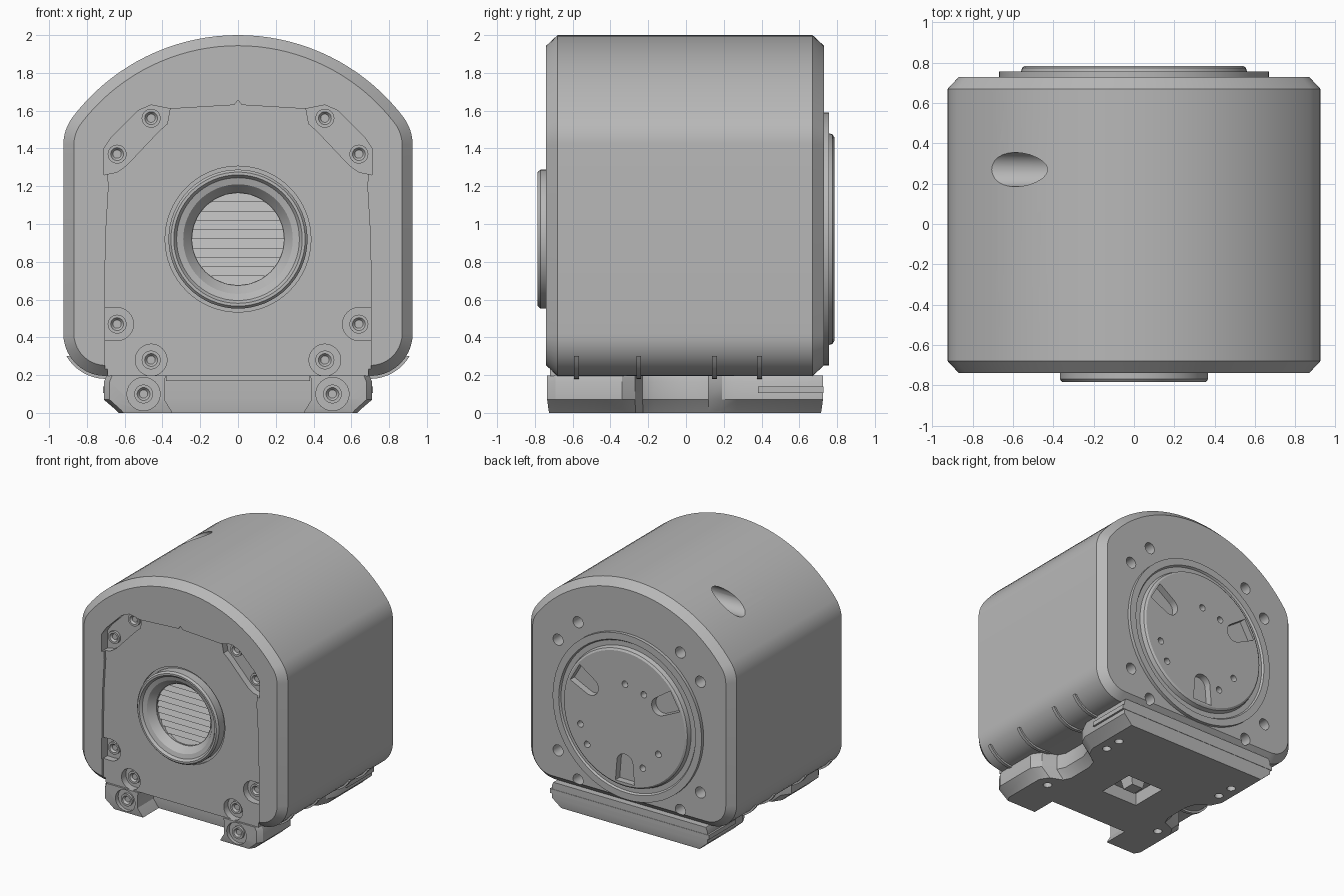
import bpy, bmesh
from math import cos, sin, pi, radians, sqrt, atan2

cube = bpy.data.objects.get("Cube")
if cube:
    bpy.data.objects.remove(cube)

GREY = (0.48, 0.48, 0.48, 1)
metal = bpy.data.materials.new("plain grey")
metal.use_nodes = True
metal.diffuse_color = GREY
metal.node_tree.nodes["Principled BSDF"].inputs["Base Color"].default_value = GREY

MID = 0.92            # height of the main axis
place = {"x": lambda p, t: (t, p[0], p[1]),
         "y": lambda p, t: (p[0], t, p[1]),
         "z": lambda p, t: (p[0], p[1], t)}


def loft(name, axis, rings):
    """Skin a list of (outline, offset along axis) rings and cap both ends."""
    bm = bmesh.new()
    loops = [[bm.verts.new(place[axis](p, t)) for p in pts] for pts, t in rings]
    n = len(loops[0])
    for a, b in zip(loops, loops[1:]):
        for i in range(n):
            bm.faces.new((a[i], a[(i + 1) % n], b[(i + 1) % n], b[i]))
    bm.faces.new(loops[0][::-1])
    bm.faces.new(loops[-1])
    bmesh.ops.recalc_face_normals(bm, faces=bm.faces)
    mesh = bpy.data.meshes.new(name)
    bm.to_mesh(mesh)
    bm.free()
    ob = bpy.data.objects.new(name, mesh)
    bpy.context.collection.objects.link(ob)
    mesh.materials.append(metal)
    return ob


def prism(name, axis, pts, a, b):
    return loft(name, axis, [(pts, a), (pts, b)])


def arc(cx, cy, r, a, b, n):
    return [(cx + r * cos(radians(a + (b - a) * i / n)),
             cy + r * sin(radians(a + (b - a) * i / n))) for i in range(n + 1)]


def circle(cx, cy, r, n=32):
    return arc(cx, cy, r, 0, 360, n)[:-1]


def rect(x0, x1, y0, y1):
    return [(x0, y0), (x1, y0), (x1, y1), (x0, y1)]


def mirror(pts):
    return [(-x, y) for x, y in reversed(pts)]


def turned(name, profile, cx=0, cz=MID, n=64):
    """Turned part along y from (radius, y) pairs."""
    return loft(name, "y", [(circle(cx, cz, r, n), y) for r, y in profile])


def combine(ob, tool, op="DIFFERENCE"):
    mod = ob.modifiers.new("cut", "BOOLEAN")
    mod.operation, mod.object, mod.solver = op, tool, "EXACT"
    bpy.context.view_layer.objects.active = ob
    bpy.ops.object.modifier_apply(modifier=mod.name)
    bpy.data.objects.remove(tool)


def drill(ob, x, z, r, a, b, axis="y"):
    combine(ob, prism("cutter", axis, circle(x, z, r, 24), a, b))


def screw(name, x, z, y, out=-1):
    turned(name, [(0.05, y - out * 0.03), (0.05, y + out * 0.02), (0.034, y + out * 0.02),
                  (0.022, y + out * 0.005)], x, z, 24)


# Housing: domed outline with chamfered ends
def outline(d):
    fillet, cx = 0.25, 0.675
    rise = sqrt((1.1 - fillet) ** 2 - cx ** 2)
    t = atan2(rise, cx) * 180 / pi
    right = arc(0.7, 0.42, 0.225 - d, -90, 0, 10)
    right += arc(cx, 0.9 + rise, fillet - d, 0, t, 8)
    right += arc(0, 0.9, 1.1 - d, t, 90, 18)[1:]
    return right + mirror(right[:-1])


housing = loft("housing", "y", [(outline(0.056), -0.74), (outline(0), -0.68),
                                (outline(0), 0.67), (outline(0.056), 0.73)])
combine(housing, prism("skirt", "y", rect(-0.69, 0.69, 0.196, 0.3), -0.73, -0.6), "UNION")

# Recessed front panel
half = [(0.705, 0.1), (0.705, 0.7), (0.70, 0.95), (0.685, 1.2), (0.70, 1.4),
        (0.66, 1.45), (0.53, 1.59), (0.46, 1.62), (0.35, 1.61), (0.02, 1.63), (0, 1.655)]
combine(housing, prism("cutter", "y", half + mirror(half[:-1]), -0.9, -0.72))

# Screw pads, front bolts and back bolt holes
corner_pad = [(0.71, 1.26), (0.71, 1.4), (0.67, 1.46), (0.53, 1.6), (0.46, 1.63),
              (0.36, 1.61), (0.375, 1.53), (0.42, 1.49), (0.59, 1.31), (0.64, 1.275)]
side_pad = [(0.708, 0.555)] + arc(0.64, 0.47, 0.087, 90, 270, 12) + [(0.708, 0.385)]
bolts = [(0.46, 1.56), (0.64, 1.37), (0.64, 0.47), (0.46, 0.28)]
for s in (1, -1):
    for pad in (corner_pad, side_pad, circle(0.46, 0.28, 0.084)):
        pts = pad if s > 0 else mirror(pad)
        combine(housing, prism("cutter", "y", pts, -0.85, -0.665))
    for x, z in bolts:
        screw("front_screw", s * x, z, -0.665)
        drill(housing, s * x, z, 0.045, 0.5, 0.9)

# Side port and front bore
drill(housing, 0.27, 1.828, 0.085, -1.1, -0.35, "x")
combine(housing, prism("cutter", "y", circle(0, MID, 0.386, 64), -0.9, -0.70))
drill(housing, 0, MID, 0.25, -0.9, -0.58)

# Front collar with a dished opening
collar = turned("collar", [(0.368, -0.69), (0.368, -0.77), (0.355, -0.785), (0.34, -0.785),
                           (0.325, -0.765), (0.29, -0.755), (0.245, -0.70)])
drill(collar, 0, MID, 0.244, -0.9, -0.5)

# Stepped louvres inside the bore
step = 0.049
for i in range(-4, 6):
    z = MID + (i - 0.5) * step
    w = sqrt(0.25 ** 2 - (z - MID) ** 2) + 0.02
    prism("louvre", "x", [(-0.57, z - step / 2), (-0.685, z - step / 2),
                          (-0.66, z + step / 2), (-0.57, z + step / 2)], -w, w)

# Rear flange and output disc
disc = turned("output_disc", [(0.67, 0.68), (0.67, 0.757), (0.615, 0.757), (0.605, 0.742),
                              (0.565, 0.742), (0.555, 0.775), (0.54, 0.785)])
for a in (30, 150, 270):
    u, v = cos(radians(a)), sin(radians(a))
    slot = arc(0, 0, 0.072, 90, 270, 12) + [(0.16, -0.085), (0.16, 0.085)]
    pts = [((0.36 + p) * u - q * v, MID + (0.36 + p) * v + q * u) for p, q in slot]
    combine(disc, prism("cutter", "y", pts, 0.71, 0.9))
    screw("disc_screw", 0.37 * u, MID + 0.37 * v, 0.71, 1)
for x, z in [(0, 0.28), (-0.17, 0.24), (0.4, -0.15), (0.34, -0.3), (-0.3, -0.21), (-0.16, -0.36)]:
    drill(disc, x, MID + z, 0.026, 0.72, 0.9)

# Mounting base with waist and two front feet
plan = [(0.39, -0.53), (0.39, -0.735), (0.68, -0.735), (0.71, -0.69), (0.71, -0.34),
        (0.66, -0.27), (0.55, -0.23), (0.52, -0.17), (0.52, 0.04), (0.55, 0.12),
        (0.66, 0.19), (0.70, 0.27), (0.70, 0.725)]
plan += mirror(plan)


def shrink(kx, ky):
    return [(x * kx, y * ky) for x, y in plan]


base = loft("mounting_base", "z", [(shrink(0.89, 0.985), 0), (shrink(0.91, 0.99), 0.015),
                                   (shrink(1, 1), 0.07), (shrink(1, 1), 0.165),
                                   (shrink(0.98, 1), 0.197)])
for s in (1, -1):
    drill(base, s * 0.5, 0.1, 0.088, -0.9, -0.70)
    screw("foot_screw", s * 0.5, 0.1, -0.70)
    for x, y in [(0.54, 0.33), (0.54, 0.47), (0.53, -0.36)]:
        drill(base, s * x, y, 0.032, -0.1, 0.09, "z")
combine(base, prism("cutter", "z", rect(-0.16, 0.16, -0.17, 0.13), -0.1, 0.1))
loft("base_peg", "z", [(rect(-0.05, 0.05, -0.06, 0.04), 0.01),
                       (rect(-0.07, 0.07, -0.08, 0.06), 0.12)])
prism("front_rail", "y", rect(-0.38, 0.38, 0.17, 0.2), -0.66, -0.5)
prism("rear_lip", "z", rect(-0.715, 0.715, 0.38, 0.728), 0.105, 0.14)

# Thin ribs around the lower corners
rib = [(0.6, 0.19)] + arc(0.7, 0.42, 0.24, -90, -30, 8) + [(0.7, 0.3)]
for s in (1, -1):
    for y in (-0.58, -0.25, 0.15, 0.39):
        prism("corner_rib", "y", rib if s > 0 else mirror(rib), y - 0.013, y + 0.013)

# Smooth the curved faces, keep the edges crisp
bpy.ops.object.select_all(action="DESELECT")
for ob in bpy.context.collection.objects:
    if ob.type == "MESH" and metal.name in ob.data.materials:
        ob.select_set(True)
        bpy.context.view_layer.objects.active = ob
bpy.ops.object.shade_smooth_by_angle(angle=radians(30))
